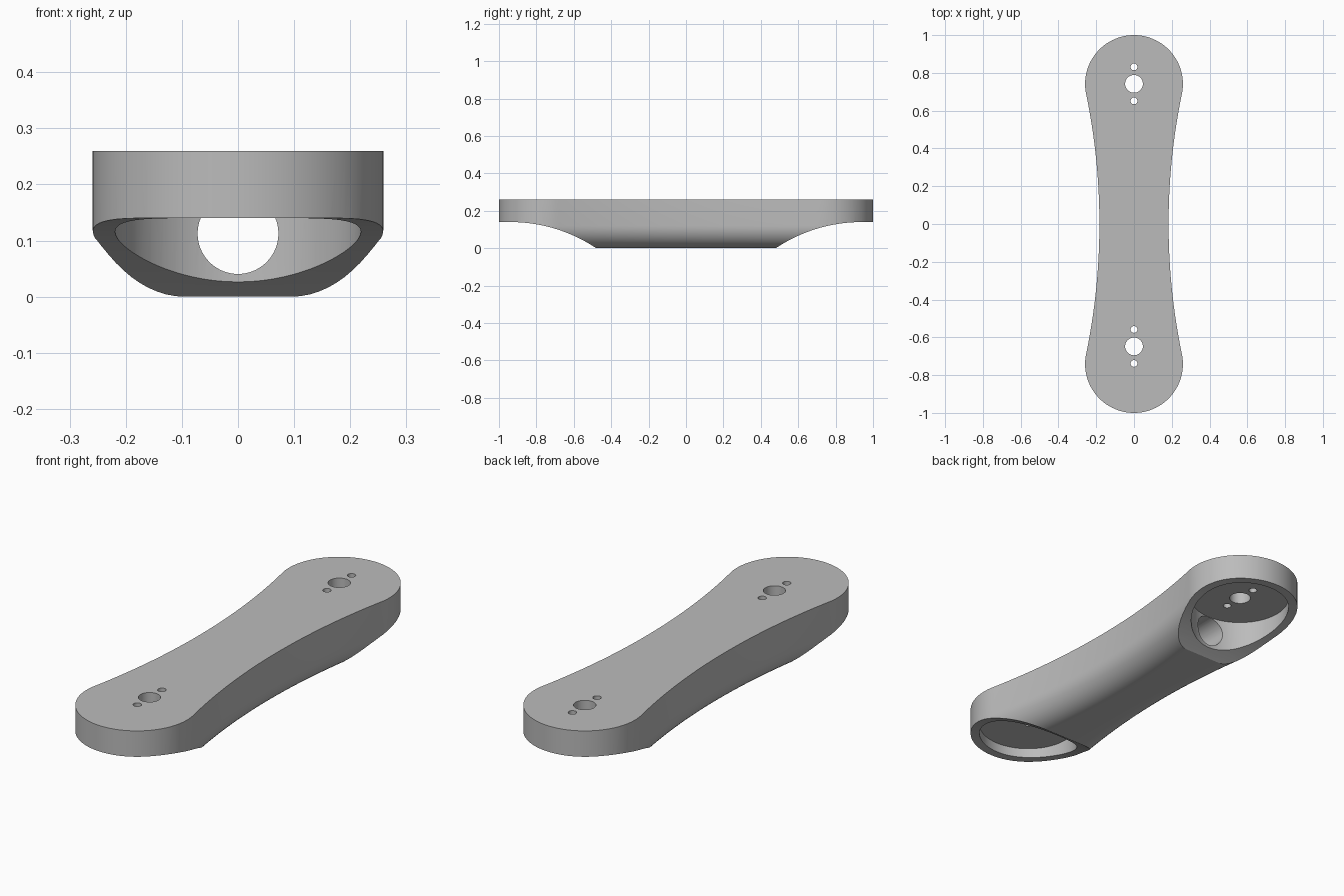
import bpy, bmesh, math
from mathutils import Matrix

if "Cube" in bpy.data.objects:
    bpy.data.objects.remove(bpy.data.objects["Cube"])

TOP, FILLET = 0.26, 0.12            # body height, bottom edge rounding
R_END, Y_END = 0.259, 0.741         # rounded ends
WAIST, Y_JOIN = 0.183, 0.68         # narrow middle, where side arc meets end
x_join = math.sqrt(R_END**2 - (Y_END - Y_JOIN)**2)
sag = x_join - WAIST
R_SIDE = (Y_JOIN**2 + sag**2) / (2 * sag)

grey = bpy.data.materials.new("grey")
grey.diffuse_color = (0.5, 0.5, 0.5, 1)
grey.use_nodes = True
grey.node_tree.nodes["Principled BSDF"].inputs["Base Color"].default_value = grey.diffuse_color


def make(name, bm):
    bmesh.ops.recalc_face_normals(bm, faces=bm.faces)
    me = bpy.data.meshes.new(name)
    bm.to_mesh(me)
    bm.free()
    me.materials.append(grey)
    ob = bpy.data.objects.new(name, me)
    bpy.context.collection.objects.link(ob)
    return ob


def outline(d):
    """Waisted link outline, inset by d."""
    pts = []
    a_side = math.asin(Y_JOIN / R_SIDE)
    for i in range(-20, 20):                       # right side arc
        a = a_side * i / 20
        pts.append((WAIST + R_SIDE - (R_SIDE + d) * math.cos(a), (R_SIDE + d) * math.sin(a)))
    a0 = math.atan2(Y_JOIN - Y_END, x_join)
    for i in range(48):                            # far round end
        a = a0 + (math.pi - 2 * a0) * i / 48
        pts.append(((R_END - d) * math.cos(a), Y_END + (R_END - d) * math.sin(a)))
    return pts + [(-x, -y) for x, y in pts]


# Body: stacked outlines, rounded along the bottom edge
bm = bmesh.new()
levels = []
for i in range(13):
    a = math.pi / 2 * i / 12
    levels.append((FILLET * (1 - math.sin(a)), FILLET * (1 - math.cos(a))))
levels.append((0, TOP))
rings = [[bm.verts.new((x, y, z)) for x, y in outline(d)] for d, z in levels]
n = len(rings[0])
for lo, hi in zip(rings, rings[1:]):
    for i in range(n):
        j = (i + 1) % n
        bm.faces.new((lo[i], lo[j], hi[j], hi[i]))
bm.faces.new(rings[0])
bm.faces.new(rings[-1])
body = make("link_arm", bm)


def cylinder(name, r, z0, z1, x=0, y=0, seg=64):
    bm = bmesh.new()
    bmesh.ops.create_cone(bm, cap_ends=True, segments=seg, radius1=r, radius2=r,
                          depth=z1 - z0, matrix=Matrix.Translation((x, y, (z0 + z1) / 2)))
    return make(name, bm)


def end_relief(s):
    """Curved underside cut at one end, extruded across x."""
    r, yc, zt = 0.826, 0.94, 0.14
    prof = [(1.2, -0.2), (1.2, zt)]
    for i in range(29):
        a = 0.65 * i / 28
        prof.append((yc - r * math.sin(a), zt - r + r * math.cos(a)))
    prof.append((prof[-1][0], -0.2))
    bm = bmesh.new()
    l = [bm.verts.new((-0.5, s * y, z)) for y, z in prof]
    r_ = [bm.verts.new((0.5, s * y, z)) for y, z in prof]
    bm.faces.new(l)
    bm.faces.new(r_)
    for i in range(len(l)):
        j = (i + 1) % len(l)
        bm.faces.new((l[i], l[j], r_[j], r_[i]))
    return make("end_relief_cutter", bm)


cutters = []
for s in (1, -1):
    cutters.append(end_relief(s))
    cutters.append(cylinder("pocket_cutter", 0.219, -0.2, 0.185, y=s * Y_END, seg=96))

# Lengthwise tunnel joining the two pockets
bm = bmesh.new()
bmesh.ops.create_cone(bm, cap_ends=True, segments=64, radius1=0.072, radius2=0.072, depth=1.24,
                      matrix=Matrix.Translation((0, 0, 0.1125)) @ Matrix.Rotation(math.pi / 2, 4, 'X'))
cutters.append(make("tunnel_cutter", bm))

# Shaft hole with two screw holes at each end
for yc in (0.742, -0.648):
    cutters.append(cylinder("shaft_hole_cutter", 0.047, 0.15, 0.4, y=yc, seg=48))
    for dy in (-0.09, 0.09):
        cutters.append(cylinder("screw_hole_cutter", 0.018, 0.15, 0.4, y=yc + dy, seg=24))

bpy.context.view_layer.objects.active = body
body.select_set(True)
for c in cutters:
    m = body.modifiers.new("cut", 'BOOLEAN')
    m.operation, m.solver, m.object = 'DIFFERENCE', 'EXACT', c
    bpy.ops.object.modifier_apply(modifier=m.name)
    bpy.data.objects.remove(c)
bpy.ops.object.shade_smooth_by_angle(angle=math.radians(25))
